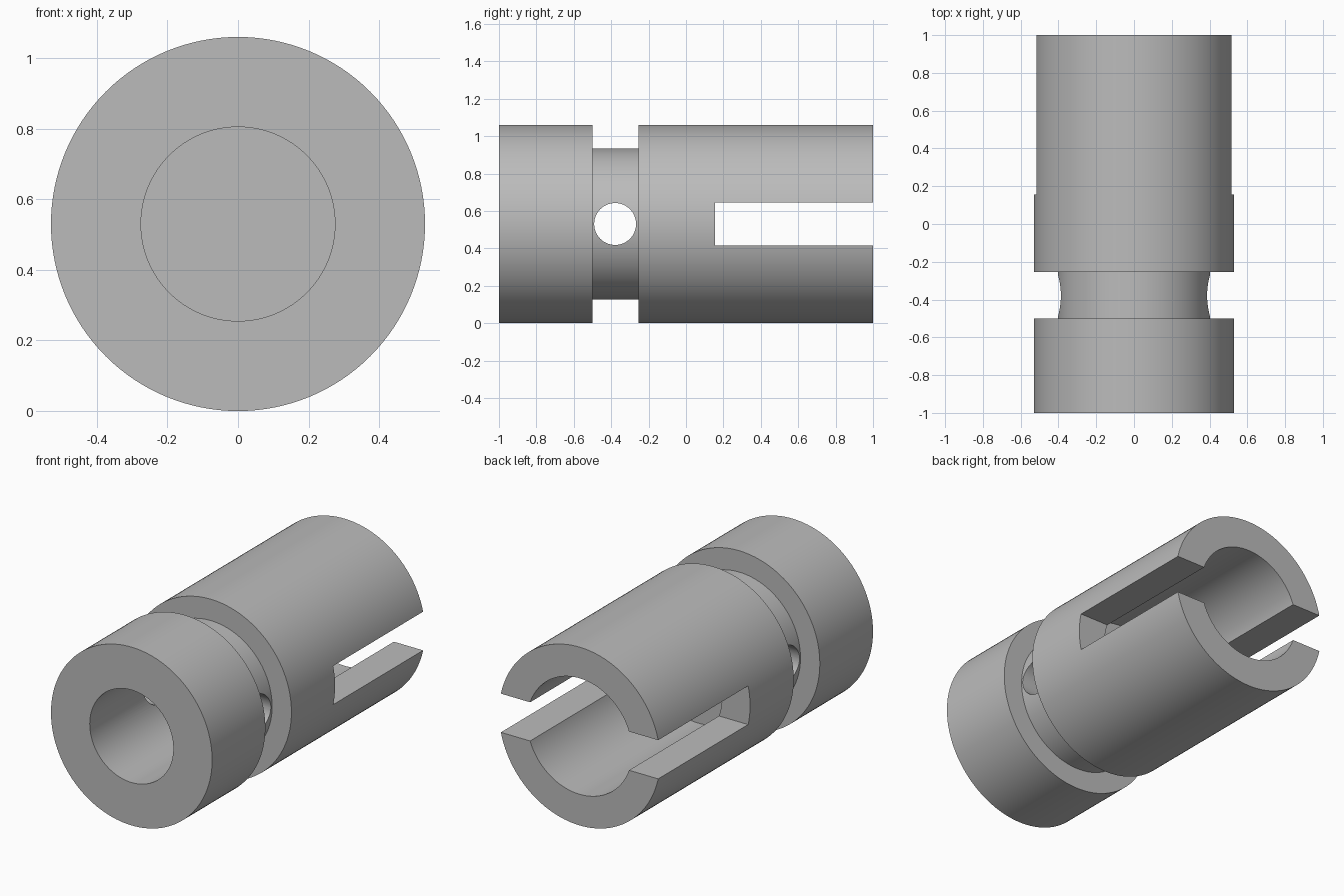
import bpy, bmesh, math
from mathutils import Matrix, Vector

cube = bpy.data.objects.get("Cube")
if cube:
    bpy.data.objects.remove(cube, do_unlink=True)

R = 0.53           # outer radius, also the height of the axis
SEGMENTS = 128

steel = bpy.data.materials.new("plain grey")
steel.use_nodes = True
grey = (0.5, 0.5, 0.5, 1)
steel.diffuse_color = grey
steel.node_tree.nodes["Principled BSDF"].inputs["Base Color"].default_value = grey


def make_object(name, bm):
    bmesh.ops.recalc_face_normals(bm, faces=bm.faces)
    mesh = bpy.data.meshes.new(name)
    bm.to_mesh(mesh)
    bm.free()
    mesh.materials.append(steel)
    obj = bpy.data.objects.new(name, mesh)
    bpy.context.collection.objects.link(obj)
    return obj


def lathe(name, profile):
    """Spin (radius, y) points about the horizontal y axis."""
    bm = bmesh.new()
    verts = [bm.verts.new((r, y, R)) for r, y in profile]
    edges = [bm.edges.new(pair) for pair in zip(verts, verts[1:])]
    bmesh.ops.spin(bm, geom=verts + edges, cent=(0, 0, R), axis=(0, 1, 0),
                   angle=math.tau, steps=SEGMENTS, use_duplicate=False)
    bmesh.ops.remove_doubles(bm, verts=bm.verts, dist=0.0001)
    return make_object(name, bm)


def cut(target, cutter):
    cutter.hide_render = True
    mod = target.modifiers.new("cut", 'BOOLEAN')
    mod.operation = 'DIFFERENCE'
    mod.solver = 'EXACT'
    mod.object = cutter
    bpy.context.view_layer.objects.active = target
    bpy.ops.object.modifier_apply(modifier=mod.name)
    bpy.data.objects.remove(cutter, do_unlink=True)


# Turned body: blind front bore, outside with groove, wider blind rear bore
body = lathe("slotted_coupling_body", [
    (0, -0.2), (0.275, -0.2), (0.275, -1),
    (R, -1), (R, -0.5), (0.403, -0.5), (0.403, -0.255), (R, -0.255),
    (R, 1), (0.345, 1), (0.345, -0.11), (0, -0.11)])

# Slot across the rear end
bm = bmesh.new()
bmesh.ops.create_cube(bm, size=1)
bmesh.ops.scale(bm, vec=Vector((1.4, 1, 0.23)), verts=bm.verts)
bmesh.ops.translate(bm, vec=Vector((0, 0.655, R)), verts=bm.verts)
cut(body, make_object("slot_cutter", bm))

# Cross hole through the groove
bm = bmesh.new()
place = Matrix.Translation((0, -0.379, R)) @ Matrix.Rotation(math.pi / 2, 4, 'Y')
bmesh.ops.create_cone(bm, cap_ends=True, segments=64, radius1=0.112,
                      radius2=0.112, depth=1.4, matrix=place)
cut(body, make_object("cross_hole_cutter", bm))

# Smooth round surfaces with crisp machined edges
bpy.ops.object.select_all(action='DESELECT')
body.select_set(True)
bpy.context.view_layer.objects.active = body
bpy.ops.object.shade_smooth_by_angle(angle=math.radians(30))
